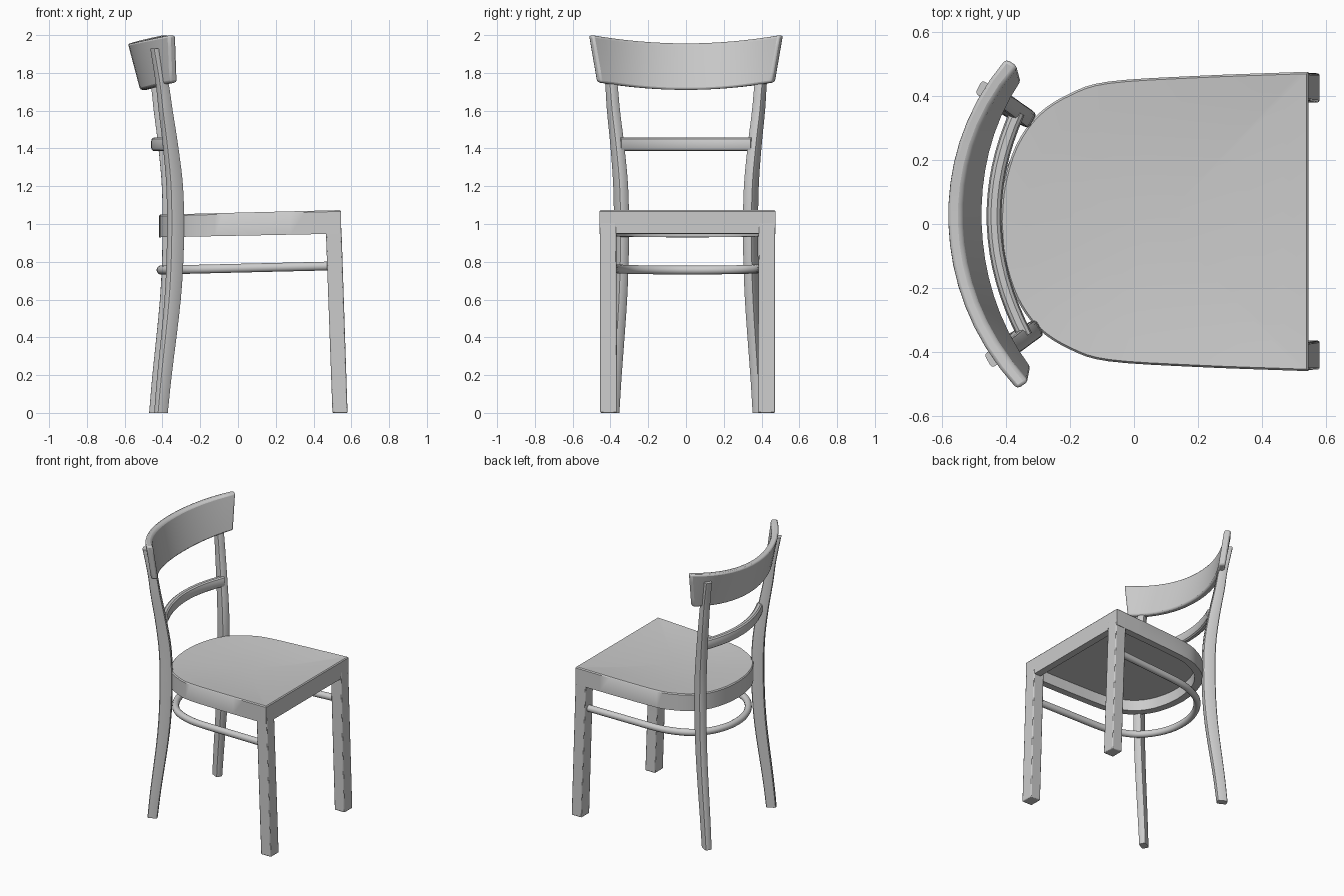
import bpy, bmesh, math
from mathutils import Vector

if "Cube" in bpy.data.objects:
    bpy.data.objects.remove(bpy.data.objects["Cube"])

SKEW = 0.034  # the back is set slightly askew


def finish(name, bm, bevel=0.0, angle=35):
    bmesh.ops.recalc_face_normals(bm, faces=bm.faces)
    me = bpy.data.meshes.new(name)
    bm.to_mesh(me)
    bm.free()
    ob = bpy.data.objects.new(name, me)
    bpy.context.collection.objects.link(ob)
    if bevel:
        m = ob.modifiers.new("bevel", 'BEVEL')
        m.width, m.segments, m.limit_method = bevel, 2, 'ANGLE'
        m.angle_limit = math.radians(50)
    bpy.ops.object.select_all(action='DESELECT')
    bpy.context.view_layer.objects.active = ob
    ob.select_set(True)
    bpy.ops.object.shade_smooth_by_angle(angle=math.radians(angle))
    return ob


def loft(name, rings, skew=0.0, **kw):
    """Skin a list of closed rings and cap both ends."""
    bm = bmesh.new()
    rows = [[bm.verts.new((p[0] - skew * p[1], p[1], p[2])) for p in r] for r in rings]
    n = len(rows[0])
    for a, b in zip(rows, rows[1:]):
        for i in range(n):
            j = (i + 1) % n
            bm.faces.new((a[i], a[j], b[j], b[i]))
    bm.faces.new(rows[0])
    bm.faces.new(rows[-1])
    return finish(name, bm, **kw)


def spline(pts, steps=5):
    """Smooth path through points of any dimension."""
    p = [Vector(q) for q in pts]
    p = [2 * p[0] - p[1]] + p + [2 * p[-1] - p[-2]]
    out = []
    for i in range(1, len(p) - 2):
        for k in range(steps):
            t = k / steps
            out.append(0.5 * (2 * p[i] + (p[i + 1] - p[i - 1]) * t
                       + (2 * p[i - 1] - 5 * p[i] + 4 * p[i + 1] - p[i + 2]) * t * t
                       + (3 * p[i] - p[i - 1] - 3 * p[i + 1] + p[i + 2]) * t ** 3))
    return out + [p[-2]]


def section(c, u, v, a, b, n=12, power=1.0):
    """Superellipse cross-section; power below 1 makes it boxier."""
    ring = []
    for k in range(n):
        t = 2 * math.pi * (k + 0.5) / n
        s, co = math.sin(t), math.cos(t)
        ring.append(c + u * a * math.copysign(abs(co) ** power, co)
                    + v * b * math.copysign(abs(s) ** power, s))
    return ring


def rod(name, path, half_w, half_h, power=1.0, **kw):
    rings = []
    for i, c in enumerate(path):
        d = path[min(i + 1, len(path) - 1)] - path[max(i - 1, 0)]
        side = Vector((d.y, -d.x, 0)).normalized()
        rings.append(section(c, side, Vector((0, 0, 1)), half_w, half_h, power=power))
    return loft(name, rings, **kw)


# Seat: square front, round back, dished top and hollow underside
half = [(0.545, 0.467)] + [tuple(p) for p in spline(
    [(0.52, 0.467), (0.2, 0.455), (-0.08, 0.437), (-0.2, 0.40), (-0.30, 0.335),
     (-0.37, 0.235), (-0.408, 0.11), (-0.418, 0)], 4)]
outline = half + [(x, -y) for x, y in reversed(half[:-1])]


def seat_ring(inset, z, slope):
    cx, rx, ry = 0.065, 1 - inset / 0.48, 1 - inset / 0.46
    return [(cx + (x - cx) * rx, 0.008 + y * ry, z + slope * (cx + (x - cx) * rx))
            for x, y in outline]


loft("seat", [
    seat_ring(0.40, 1.012, 0.02), seat_ring(0.055, 1.012, 0.02),
    seat_ring(0.05, 0.938, 0.02), seat_ring(0.0, 0.938, 0.02),
    seat_ring(0.0, 1.053, 0.025), seat_ring(0.006, 1.060, 0.025),
    seat_ring(0.08, 1.054, 0.02), seat_ring(0.22, 1.043, 0.015),
    seat_ring(0.40, 1.039, 0.012)], angle=40)

# Front legs: straight, slanting a little forward
for s, side in ((1, "left"), (-1, "right")):
    rings = []
    for z, x0, x1, y0, y1 in ((0, 0.50, 0.58, 0.372, 0.463), (0.94, 0.466, 0.549, 0.377, 0.464),
                              (1.055, 0.464, 0.542, 0.377, 0.464)):
        rings.append([(x, 0.008 + s * y, z) for x, y in ((x0, y0), (x1, y0), (x1, y1), (x0, y1))])
    loft("front_leg_" + side, rings, bevel=0.006)

# Rear posts: one curved piece from floor to crest, turned toward the seat centre
for s, side in ((1, "left"), (-1, "right")):
    # x, y, z, half depth, half width
    rows = [(-0.421, 0.385, 0, 0.034, 0.024, ), (-0.402, 0.375, 0.2, 0.036, 0.026),
            (-0.358, 0.350, 0.6, 0.041, 0.028), (-0.343, 0.342, 0.9, 0.043, 0.029),
            (-0.346, 0.345, 1.18, 0.042, 0.029), (-0.368, 0.362, 1.4, 0.038, 0.028),
            (-0.396, 0.384, 1.6, 0.034, 0.027), (-0.416, 0.396, 1.75, 0.030, 0.026),
            (-0.452, 0.418, 1.93, 0.022, 0.024)]

    def path(cols):
        return spline([[r[c] for c in cols] for r in rows], 4)

    a = math.radians(28)
    u, v = Vector((-math.cos(a), s * math.sin(a), 0)), Vector((math.sin(a), s * math.cos(a), 0))
    rings = [section(Vector((c.x, s * c.y, c.z)), u, v, w.x, w.y, 12, 0.4)
             for c, w in zip(path((0, 1, 2)), path((3, 4)))]
    loft("rear_post_" + side, rings, skew=SKEW)

# Crest rail: curved, leaning back, flaring toward the top corners
rings = []
N = 16
for i in range(N + 1):
    t = 2 * i / N - 1

    def back(v):
        amp = 0.145 + 0.055 * v
        return Vector((-0.518 - 0.065 * v + amp * (0.85 * t * t + 0.15 * t ** 4),
                       t * (0.475 + 0.043 * v),
                       1.71 + 0.04 * t * t + v * (0.246 + 0.004 * t * t)))

    inward = Vector((1, -0.68 * t, 0)).normalized() * 0.045
    levels = [back(k / 4) for k in range(5)]
    rings.append(levels + [p + inward for p in reversed(levels)])
loft("crest_rail", rings, skew=SKEW, bevel=0.012)

# Middle back rail
mid = [Vector((-0.437 + 0.085 * (y / 0.35) ** 2, y, 1.422))
       for y in [0.35 * (k / 8 - 1) for k in range(17)]]
rod("middle_rail", mid, 0.024, 0.037, power=0.7, skew=SKEW)

# Bent lower stretcher running from front leg to front leg
side_pts = [(0.50, 0.42), (0.2, 0.405), (-0.05, 0.39), (-0.18, 0.357), (-0.28, 0.30),
            (-0.355, 0.205), (-0.397, 0.1)]
full = side_pts + [(-0.408, 0)] + [(x, -y) for x, y in reversed(side_pts)]
rod("lower_stretcher", spline([(x, y + 0.008, 0.766 + 0.024 * x) for x, y in full], 4),
    0.023, 0.024)
